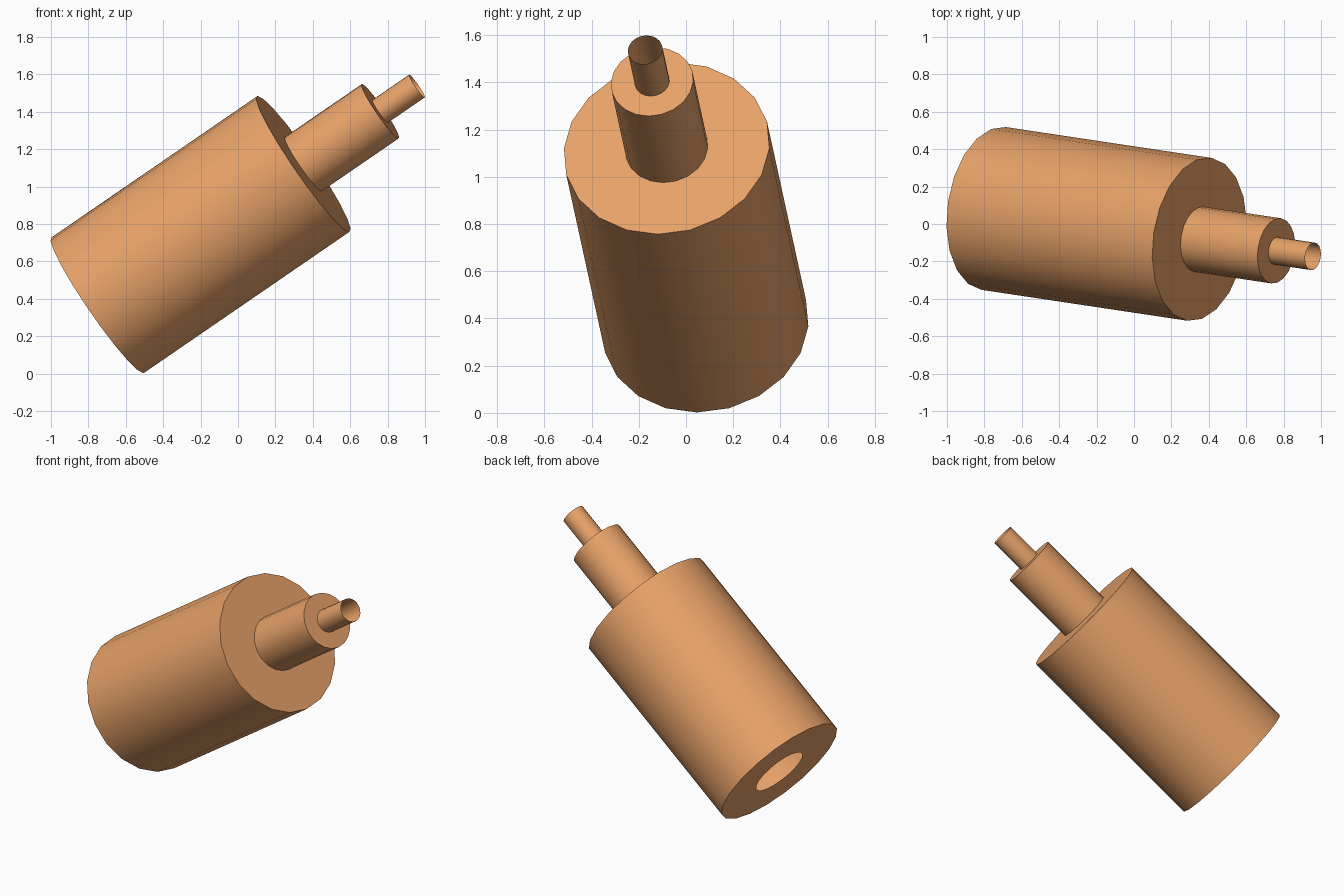
import bpy, bmesh, math
from mathutils import Matrix, Vector

if "Cube" in bpy.data.objects:
    bpy.data.objects.remove(bpy.data.objects["Cube"])

SIDES = 20
BASE = Vector((-0.75, 0.083, 0.366))               # centre of the wide end
AXIS = Vector((1.1, -0.165, 0.755)).normalized()   # pointing to the narrow end

# stepped telescope shell: (radius, distance along axis), open at both ends
PROFILE = [(0.176, 0), (0.44, 0), (0.44, 1.344), (0.176, 1.344),
           (0.176, 1.846), (0.074, 1.846), (0.074, 2.086)]

bm = bmesh.new()
rings = []
for r, z in PROFILE:
    rings.append([bm.verts.new((r * math.cos(2 * math.pi * i / SIDES),
                                r * math.sin(2 * math.pi * i / SIDES), z))
                  for i in range(SIDES)])
for a, b in zip(rings, rings[1:]):
    for i in range(SIDES):
        j = (i + 1) % SIDES
        bm.faces.new((a[i], a[j], b[j], b[i]))
bm.normal_update()

mesh = bpy.data.meshes.new("telescope_tube")
bm.to_mesh(mesh)
bm.free()
tube = bpy.data.objects.new("telescope_tube", mesh)
bpy.context.collection.objects.link(tube)

# tilt the tube upwards
tube.matrix_world = Matrix.Translation(BASE) @ AXIS.to_track_quat('Z', 'Y').to_matrix().to_4x4()

# smooth walls, sharp rims
bpy.context.view_layer.objects.active = tube
tube.select_set(True)
bpy.ops.object.shade_smooth_by_angle(angle=math.radians(40))

mat = bpy.data.materials.new("copper_orange")
mat.diffuse_color = (0.8, 0.36, 0.14, 1)
mat.use_nodes = True
mat.node_tree.nodes["Principled BSDF"].inputs["Base Color"].default_value = mat.diffuse_color
mesh.materials.append(mat)
